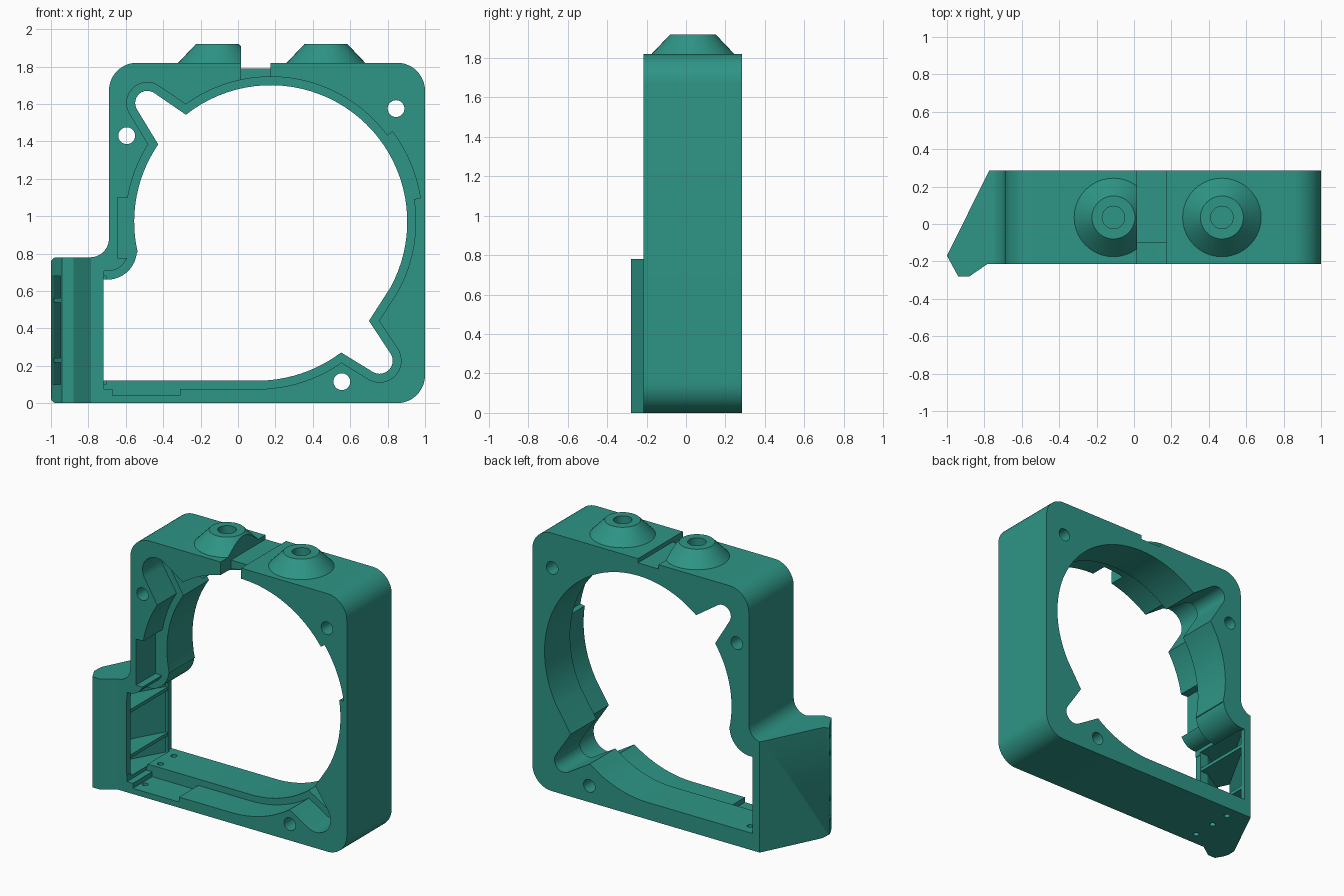
import bpy, bmesh, math
from mathutils import Vector

if "Cube" in bpy.data.objects:
    bpy.data.objects.remove(bpy.data.objects["Cube"])

teal = bpy.data.materials.new("teal plastic")
teal.diffuse_color = (0.027, 0.30, 0.238, 1)
teal.use_nodes = True
teal.node_tree.nodes["Principled BSDF"].inputs["Base Color"].default_value = teal.diffuse_color


def arc(cx, cz, r, a0, a1, n=12):
    return [(cx + r * math.cos(math.radians(a0 + (a1 - a0) * i / n)),
             cz + r * math.sin(math.radians(a0 + (a1 - a0) * i / n))) for i in range(n + 1)]


def offset(pts, d):
    """Mitred outward offset of a counter-clockwise outline."""
    out = []
    for i, p in enumerate(pts):
        p = Vector(p)
        e1 = (p - Vector(pts[i - 1])).normalized()
        e2 = (Vector(pts[(i + 1) % len(pts)]) - p).normalized()
        n1, n2 = Vector((e1.y, -e1.x)), Vector((e2.y, -e2.x))
        q = p + (n1 + n2) * d / max(1 + n1.dot(n2), 0.3)
        out.append((q.x, q.y))
    return out


def finish(name, bm):
    bmesh.ops.recalc_face_normals(bm, faces=bm.faces)
    me = bpy.data.meshes.new(name)
    bm.to_mesh(me)
    bm.free()
    me.materials.append(teal)
    ob = bpy.data.objects.new(name, me)
    bpy.context.collection.objects.link(ob)
    return ob


def prism(name, pts, lo, hi, axis="y"):
    """Extrude an XZ outline along y, or an XY outline along z."""
    bm = bmesh.new()
    place = (lambda a, b, h: (a, h, b)) if axis == "y" else (lambda a, b, h: (a, b, h))
    low = [bm.verts.new(place(a, b, lo)) for a, b in pts]
    top = [bm.verts.new(place(a, b, hi)) for a, b in pts]
    bm.faces.new(low)
    bm.faces.new(top)
    for i in range(len(pts)):
        j = (i + 1) % len(pts)
        bm.faces.new((low[i], low[j], top[j], top[i]))
    return finish(name, bm)


def box(name, x0, x1, y0, y1, z0, z1):
    return prism(name, [(x0, z0), (x1, z0), (x1, z1), (x0, z1)], y0, y1)


def spun(name, x, y, profile, n=40):
    """Closed round solid about a vertical line, from (radius, z) rings."""
    bm = bmesh.new()
    rings = [[bm.verts.new((x + r * math.cos(math.tau * i / n), y + r * math.sin(math.tau * i / n), z))
              for i in range(n)] for r, z in profile]
    for a, b in zip(rings, rings[1:]):
        for i in range(n):
            bm.faces.new((a[i], a[(i + 1) % n], b[(i + 1) % n], b[i]))
    bm.faces.new(rings[0])
    bm.faces.new(rings[-1])
    return finish(name, bm)


def combine(target, tool, op="DIFFERENCE"):
    m = target.modifiers.new("bool", "BOOLEAN")
    m.operation, m.solver, m.object = op, "EXACT", tool
    bpy.context.view_layer.objects.active = target
    bpy.ops.object.modifier_apply(modifier=m.name)
    bpy.data.objects.remove(tool, do_unlink=True)


FRONT, BACK, LIP = -0.215, 0.285, 0.0

# Housing block: front outline with rounded corners, trimmed by the plan outline
outline = (arc(-0.97, 0.03, 0.03, 180, 270, 5) + arc(0.85, 0.15, 0.15, -90, 0)
           + arc(0.85, 1.67, 0.15, 0, 90) + arc(-0.54, 1.67, 0.15, 90, 180)
           + arc(-0.79, 0.88, 0.10, 0, -90) + arc(-0.97, 0.75, 0.03, 90, 180, 5))
housing = prism("fan_housing", outline, -0.4, 0.4)
plan = [(1.1, FRONT), (1.1, BACK), (-0.775, BACK), (-1, -0.17),
        (-0.94, -0.28), (-0.88, -0.28), (-0.785, FRONT)]
combine(housing, prism("plan_cutter", plan, -0.1, 2, "z"), "INTERSECT")

# Conical mounts on the top
for x in (-0.11, 0.47):
    combine(housing, spun("mount", x, 0.035, [(0.21, 1.80), (0.21, 1.82), (0.115, 1.92)]), "UNION")
    combine(housing, spun("mount_hole", x, 0.035, [(0.06, 1.77), (0.06, 2.0)]))

# Main opening with two corner notches and the rounded outlet lip
opening = ([(-0.72, 0.12)] + arc(0.10, 0.87, 0.75, -90, -53)
           + arc(0.757, 0.227, 0.07, -122, 32, 10) + [(0.70, 0.44)]
           + arc(0.175, 0.97, 0.73, -29, 128.4, 40)
           + arc(-0.485, 1.605, 0.065, 58, 212, 10)
           + arc(0.175, 0.97, 0.73, 145.5, 193, 14)
           + arc(-0.70, 0.82, 0.16, -6, -95, 10) + [(-0.72, 0.66)])
pocket = [(max(x, -0.716), z) for x, z in offset(opening, 0.045)]
combine(housing, prism("opening_cutter", opening, -0.5, 0.5))
combine(housing, prism("pocket_cutter", pocket, -0.5, LIP))

# Extra recesses in the pocket wall
sector = arc(0.175, 0.97, 0.81, 9, 36.5, 10) + arc(0.175, 0.97, 0.735, 36.5, 9, 10)
combine(housing, prism("right_recess", sector, -0.5, LIP))
combine(housing, box("left_recess", -0.645, -0.575, -0.5, LIP, 0.775, 1.10))
combine(housing, box("floor_recess", -0.67, -0.31, -0.5, LIP, 0.04, 0.10))

# Cable slot: shallow across the top, open to the pocket at the front
combine(housing, box("slot_groove", 0.015, 0.175, -0.5, 0.5, 1.79, 2.0))
combine(housing, box("slot_front", 0.015, 0.175, -0.5, -0.10, 1.70, 1.90))

# Screw holes
for x, z in ((0.845, 1.575), (-0.595, 1.43), (0.555, 0.115)):
    combine(housing, prism("screw_hole", arc(x, z, 0.045, 0, 345, 23), -0.5, 0.5))

# Small drain holes through the floor
for y in (-0.12, 0.05, 0.20):
    combine(housing, spun("drain_hole", -0.64, y, [(0.02, -0.1), (0.02, 0.3)], 16))

# Hollow air outlet in the side arm
duct = [(-0.705, 0.25), (-0.74, 0.25), (-0.985, -0.185), (-1.03, -0.21), (-0.99, -0.29),
        (-0.948, -0.262), (-0.90, -0.24), (-0.78, -0.17), (-0.705, -0.17)]
combine(housing, prism("duct_cutter", duct, 0.10, 0.68, "z"))

# Guide vanes across the outlet
vane = [(-0.725, 0.26), (-0.75, 0.26), (-0.985, -0.18), (-0.945, -0.265), (-0.90, -0.25), (-0.77, -0.18),
        (-0.725, -0.18)]
for i, z in enumerate((0.23, 0.55)):
    prism("guide_vane_%d" % (i + 1), vane, z - 0.012, z + 0.012, "z")

# Smooth curved walls, keep hard edges
bpy.ops.object.select_all(action="DESELECT")
housing.select_set(True)
bpy.context.view_layer.objects.active = housing
bpy.ops.object.shade_smooth_by_angle(angle=math.radians(30))
